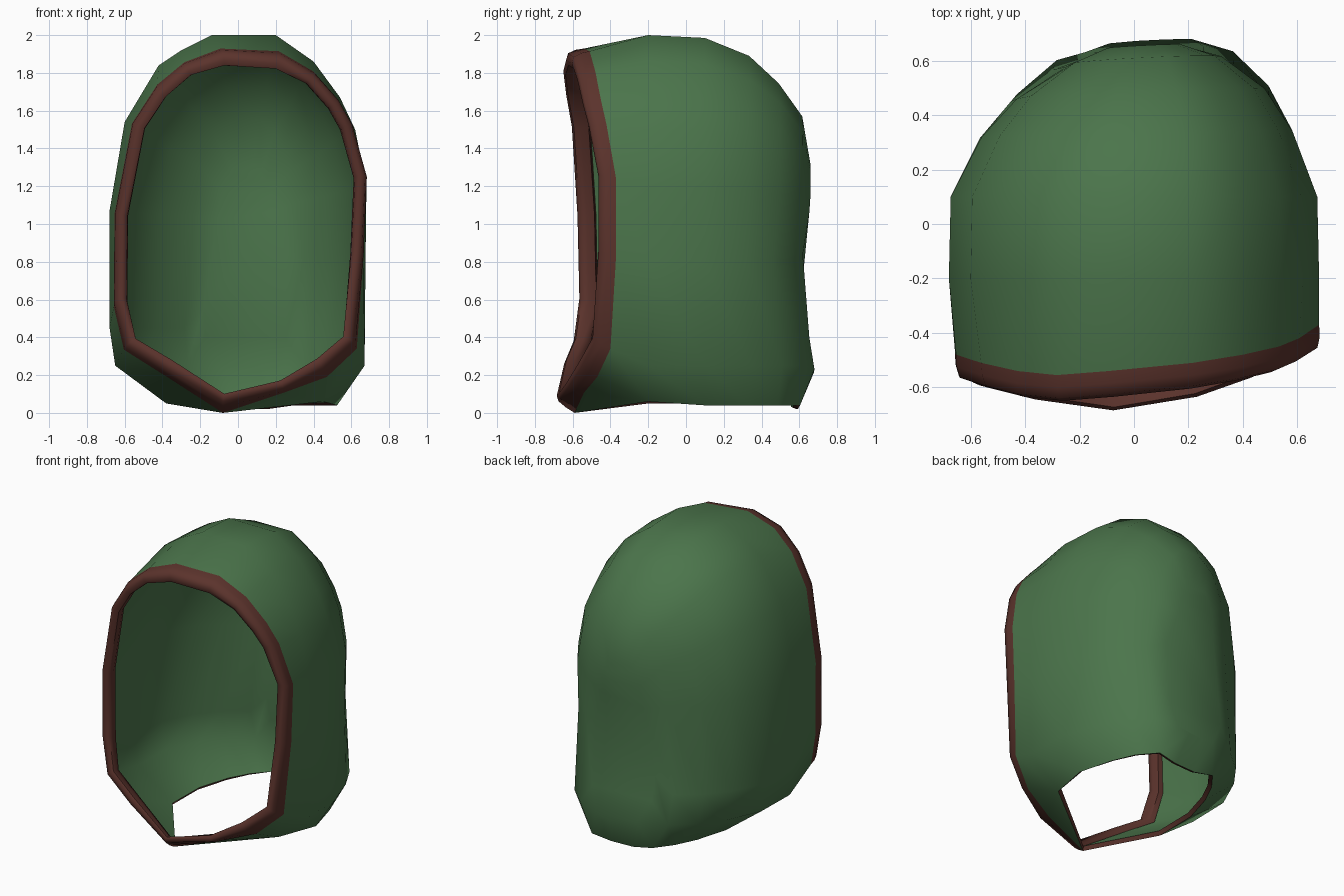
import bpy, bmesh
from mathutils import Vector

if "Cube" in bpy.data.objects:
    bpy.data.objects.remove(bpy.data.objects["Cube"])


def material(name, col):
    m = bpy.data.materials.new(name)
    m.diffuse_color = (*col, 1)
    m.use_nodes = True
    m.node_tree.nodes["Principled BSDF"].inputs["Base Color"].default_value = m.diffuse_color
    return m


green = material("green cloth", (0.071, 0.178, 0.071))
brown = material("red brown trim", (0.105, 0.033, 0.025))

# Face opening, clockwise from the top: x, y, z
RIM = [(-.08, -.63, 1.91), (.22, -.60, 1.89), (.40, -.57, 1.79), (.53, -.54, 1.65), (.60, -.51, 1.53),
       (.68, -.46, 1.26), (.66, -.46, .85), (.61, -.49, .38), (.45, -.56, .24), (.24, -.63, .13),
       (-.08, -.68, .06), (-.38, -.64, .23), (-.59, -.59, .36), (-.65, -.56, .60), (-.645, -.57, 1.05),
       (-.55, -.60, 1.53), (-.43, -.63, 1.71), (-.28, -.645, 1.84)]
# Widest cross-section of the hood, same order: x, z
SECTION = [(-.14, 2.0), (.20, 2.0), (.40, 1.86), (.54, 1.67), (.62, 1.5), (.68, 1.2), (.675, .8), (.67, .25),
           (.53, .04), (.25, .02), (-.08, .02), (-.38, .05), (-.65, .25), (-.68, .45), (-.68, 1.07),
           (-.60, 1.54), (-.42, 1.84), (-.30, 1.92)]
# Rings towards the back: y, width scale, extra width low down, upper and lower height scale
RINGS = [(-.20, 1, 0, 1, 1), (.1, .99, 0, .985, 1), (.33, .84, .01, .89, 1), (.48, .67, .03, .745, 1),
         (.60, .42, .07, .57, 1), (.65, .22, .11, .32, .80)]
# Shape of the back wall: height, shift in y
BACK = [(0, -.02), (.2, .025), (.4, -.01), (.72, -.065), (1.1, .0), (1.6, .01), (2.1, 0)]
N = len(RIM)


def back_shift(z):
    for (z0, a), (z1, b) in zip(BACK, BACK[1:]):
        if z <= z1:
            return a + (b - a) * max(0, z - z0) / (z1 - z0)
    return 0


def finish(name, bm, mats):
    bmesh.ops.recalc_face_normals(bm, faces=bm.faces)
    me = bpy.data.meshes.new(name)
    bm.to_mesh(me)
    bm.free()
    ob = bpy.data.objects.new(name, me)
    bpy.context.collection.objects.link(ob)
    for m in mats:
        me.materials.append(m)
    for p in me.polygons:
        p.use_smooth = True
    return ob


# Edge where the trim meets the cloth
front = [Vector(p) for p in RIM]
seam = []
for p, (x, z) in zip(front, SECTION):
    t = .09 / (-.2 - p.y)
    seam.append(p.lerp(Vector((x, -.2, z)), t))
seam[10].z = .0

# Hood shell
rings = [seam]
for y, sx, low, su, sl in RINGS:
    ring = []
    w = max(0, min(1, (y - .2) / .4))
    for i, (x, z) in enumerate(SECTION):
        zz = 1 + (z - 1) * (su if z > 1 else sl)
        xx = x * (sx + (low if z < 1 else 0)) + .035 * w
        if i == 8 and y == RINGS[0][0]:
            xx, zz = .45, .06  # front corner of the neck opening
        ring.append(Vector((xx, y + w * (back_shift(zz) + .05 * xx), zz)))
    rings.append(ring)
bm = bmesh.new()
vs = [[bm.verts.new(p) for p in r] for r in rings]
last = len(vs) - 1
for r in range(last):
    for c in range(N):
        d = (c + 1) % N
        if 8 <= c < 11 and r < last - 1:
            continue  # neck opening
        bm.faces.new((vs[r][c], vs[r][d], vs[r + 1][d], vs[r + 1][c]))
# chin gussets
for a, b, c in ((vs[0][8], vs[0][9], vs[1][8]), (vs[0][9], vs[0][10], vs[1][8]),
                (vs[0][10], vs[0][11], vs[1][11])):
    bm.faces.new((a, b, c))
# back panel
for k in range(N // 2 - 1):
    a, b, c, d = k + 1, k + 2, (N - k - 1) % N, (N - k) % N
    quad = list(dict.fromkeys([vs[last][i] for i in (a, b, c, d)]))
    if len(quad) > 2:
        bm.faces.new(quad)
# closing triangle at the top of the back panel
bmesh.ops.holes_fill(bm, edges=[e for e in bm.edges if e.is_boundary and all(v in vs[last] for v in e.verts)],
                     sides=4)
bmesh.ops.delete(bm, geom=[v for v in bm.verts if not v.link_faces], context='VERTS')
hood = finish("hood", bm, (green, brown))
sol = hood.modifiers.new("thickness", 'SOLIDIFY')
sol.thickness = .03
sol.offset = -1
sol.material_offset_rim = 1
split = hood.modifiers.new("sharp hems", 'EDGE_SPLIT')
split.split_angle = 1.05

# Rounded trim around the face opening
bm = bmesh.new()
loops = []
for i in range(N):
    a = (front[i] - front[i - 1]).normalized()
    b = (front[(i + 1) % N] - front[i]).normalized()
    t = a + b
    n = Vector((t.z, 0, -t.x)).normalized()  # towards the opening
    n *= .8 if front[i].z < .2 else 1.25 if front[i].z > 1.85 else 1.05
    f, s = front[i], seam[i]
    ax = s - f
    prof = [(0, 1), (-.002, .5), (.006, .06), (.033, -.05), (.058, .08), (.065, .5), (.055, .95)]
    loops.append([bm.verts.new(f + ax * v + n * u) for u, v in prof])
for i in range(N):
    a, b = loops[i], loops[(i + 1) % N]
    for k in range(len(a)):
        j = (k + 1) % len(a)
        bm.faces.new((a[k], a[j], b[j], b[k]))
trim = finish("face_trim", bm, (brown,))
split = trim.modifiers.new("sharp hems", 'EDGE_SPLIT')
split.split_angle = 1.05
